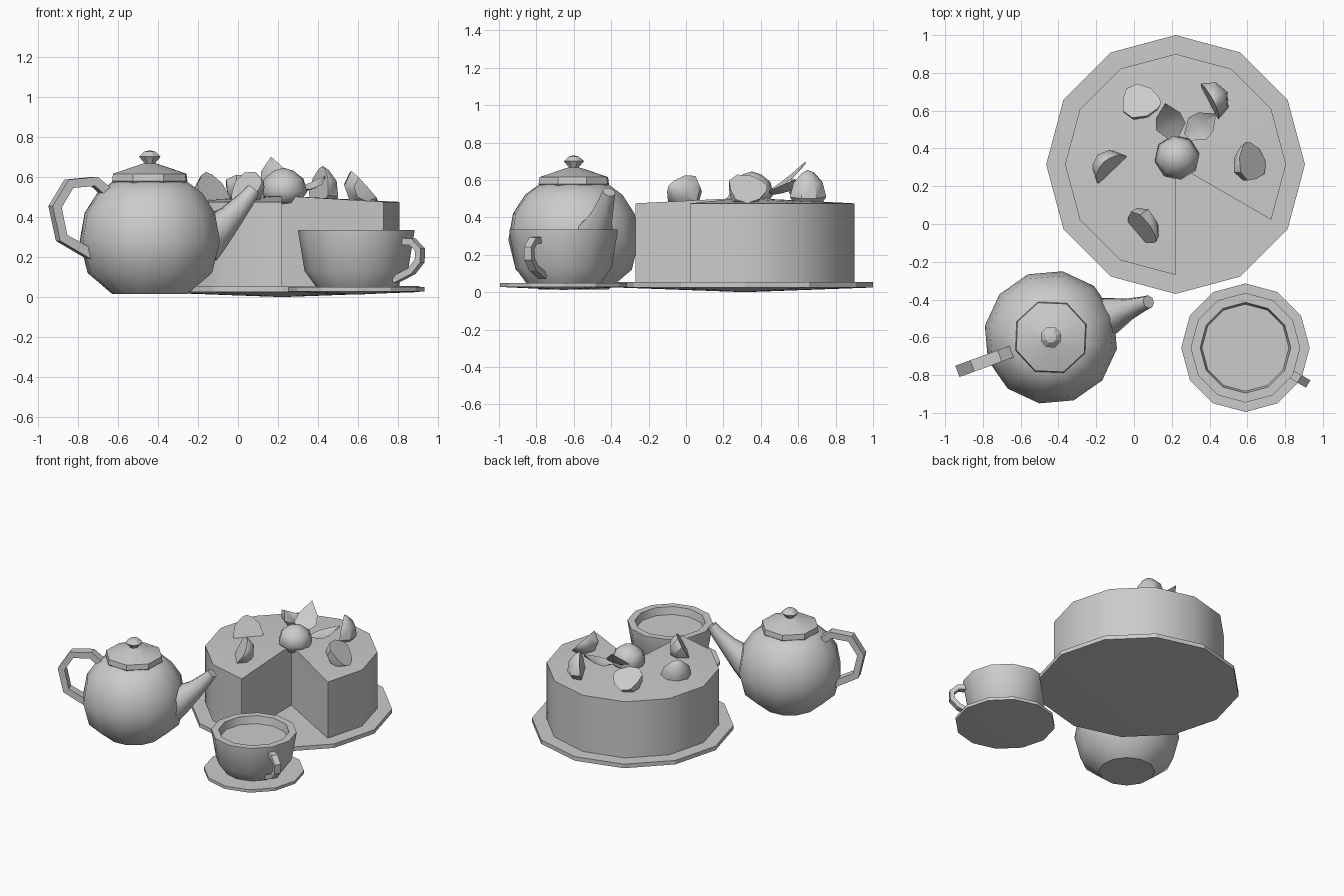
import bpy, bmesh
from math import sin, cos, pi, radians
from mathutils import Vector, Matrix

if "Cube" in bpy.data.objects:
    bpy.data.objects.remove(bpy.data.objects["Cube"])


def finish(name, bm, loc=(0, 0, 0), rot=0.0, angle=None):
    bmesh.ops.remove_doubles(bm, verts=bm.verts, dist=1e-5)
    bmesh.ops.recalc_face_normals(bm, faces=bm.faces)
    me = bpy.data.meshes.new(name)
    bm.to_mesh(me)
    bm.free()
    ob = bpy.data.objects.new(name, me)
    bpy.context.collection.objects.link(ob)
    ob.location, ob.rotation_euler = loc, (0, 0, radians(rot))
    if angle:
        bpy.ops.object.select_all(action='DESELECT')
        ob.select_set(True)
        bpy.context.view_layer.objects.active = ob
        bpy.ops.object.shade_smooth_by_angle(angle=radians(angle))
    return ob


def skin(bm, rings, caps=True):
    """Join rings of points with quads; single-point rings become fans."""
    vr = [[bm.verts.new(p) for p in r] for r in rings]
    for a, b in zip(vr, vr[1:]):
        n = max(len(a), len(b))
        for i in range(n):
            j = (i + 1) % n
            if len(a) == 1:
                bm.faces.new((a[0], b[j], b[i]))
            elif len(b) == 1:
                bm.faces.new((a[i], a[j], b[0]))
            else:
                bm.faces.new((a[i], a[j], b[j], b[i]))
    for r in (vr[0], vr[-1]):
        if caps and len(r) > 2:
            bm.faces.new(r)


def lathe_mesh(profile, n):
    bm = bmesh.new()
    skin(bm, [[(r * cos(2 * pi * i / n), r * sin(2 * pi * i / n), z)
               for i in range(n if r else 1)] for r, z in profile])
    return bm


def lathe(name, profile, n, loc, rot=0.0, angle=35):
    return finish(name, lathe_mesh(profile, n), loc, rot, angle)


def sweep(name, path, sizes, n, loc, rot, angle=None):
    """Tube along (distance, height) points; sizes = half (thickness, width)."""
    pts = [Vector((s, 0, z)) for s, z in path]
    rings = []
    for k, p in enumerate(pts):
        t = (pts[min(k + 1, len(pts) - 1)] - pts[max(k - 1, 0)]).normalized()
        side, up = Vector((0, 1, 0)), Vector((-t.z, 0, t.x))
        a, b = sizes[k]
        rings.append([p + up * a * cos(2 * pi * (i + .5) / n)
                      + side * b * sin(2 * pi * (i + .5) / n) for i in range(n)])
    bm = bmesh.new()
    skin(bm, rings)
    return finish(name, bm, loc, rot, angle)


# Cake plate
CX, CY = 0.22, 0.315
lathe("cake_plate", [(0, 0), (.685, .025), (.685, .055), (0, .055)], 12, (CX, CY, 0), angle=20)

# Cake with a 60 degree slice missing
bm = bmesh.new()
arc = [radians(-30 + 30 * i) for i in range(11)]
low = [bm.verts.new((.585 * cos(a), .585 * sin(a), .05)) for a in arc]
top = [bm.verts.new((.585 * cos(a), .585 * sin(a), .475)) for a in arc]
c0, c1 = bm.verts.new((0, 0, .05)), bm.verts.new((0, 0, .505))
for i in range(10):
    bm.faces.new((low[i], low[i + 1], top[i + 1], top[i]))
    bm.faces.new((top[i], top[i + 1], c1))
    bm.faces.new((low[i + 1], low[i], c0))
bm.faces.new((c0, low[0], top[0], c1))
bm.faces.new((low[10], c0, c1, top[10]))
finish("cake", bm, (CX, CY, 0), 0, 35)

# Whole berry in the middle
lathe("middle_berry", [(0, .46), (.08, .47), (.12, .525), (.1, .59), (.05, .63), (0, .645)],
      8, (.228, .352, 0), 10, 50)

# Halved berries: centre, tip direction, direction of the cut face
BERRY = [(0, -.09), (.07, -.08), (.105, -.025), (.085, .05), (.035, .1), (0, .115)]
halves = [
    ((.03, .65, .56), (1, -.1, .1), (0, .5, .87)),
    ((.405, .65, .54), (.15, 0, 1), (-.85, -.45, .3)),
    ((.625, .325, .555), (-.25, .9, .1), (.75, 0, .66)),
    ((-.125, .295, .52), (-.3, .3, .9), (.65, -.7, .1)),
    ((.035, -.02, .54), (.7, -.6, .25), (-.55, -.65, .5)),
]
for k, (c, tip, cut) in enumerate(halves):
    bm = lathe_mesh(BERRY, 8)
    geo = bm.verts[:] + bm.edges[:] + bm.faces[:]
    res = bmesh.ops.bisect_plane(bm, geom=geo, plane_co=(0, .0005, 0), plane_no=(0, 1, 0), clear_outer=True)
    bmesh.ops.holes_fill(bm, edges=[e for e in bm.edges if e.is_boundary], sides=0)
    z = Vector(tip).normalized()
    y = Vector(cut)
    y = (y - z * y.dot(z)).normalized()
    m = Matrix((y.cross(z), y, z)).transposed().to_4x4()
    bmesh.ops.transform(bm, matrix=m, verts=bm.verts)
    finish("half_berry_%d" % (k + 1), bm, c, 0, 40)

# Leaves: a folded, bent sheet from base to tip
for k, (base, tip, w) in enumerate([((.21, .45, .53), (.165, .64, .685), .16),
                                    ((.28, .46, .52), (.435, .585, .59), .15)]):
    b, t = Vector(base), Vector(tip)
    side = (t - b).cross(Vector((0, 0, 1))).normalized()
    bm = bmesh.new()
    rows = []
    for f, h in ((0, .15), (.35, .5), (.65, .42), (1, 0)):
        mid = b.lerp(t, f) - Vector((0, 0, .02 * sin(pi * f)))
        rows.append([bm.verts.new(mid + side * w * h * s + Vector((0, 0, .015 * abs(s))))
                     for s in (-1, 0, 1)])
    for r, q in zip(rows, rows[1:]):
        for i in (0, 1):
            bm.faces.new((r[i], r[i + 1], q[i + 1], q[i]))
    finish("leaf_%d" % (k + 1), bm, angle=40)

# Teapot
POT, TURN = (-.44, -.6, 0), 20
lathe("teapot_body", [(.19, .015), (.315, .12), (.355, .28), (.33, .42), (.265, .52), (.19, .575)],
      12, POT, TURN, 40)
lathe("teapot_lid", [(.185, .56), (.2, .578), (.195, .615), (.04, .665), (0, .668)], 8, POT, TURN, 30)
lathe("lid_knob", [(.025, .655), (.03, .67), (.057, .7), (.03, .725), (0, .732)], 8, POT, TURN, 30)
sweep("teapot_spout", [(.27, .27), (.33, .315), (.43, .40), (.51, .485), (.55, .535)],
      [(.12, .12), (.1, .1), (.065, .06), (.045, .042), (.036, .035)], 8, POT, TURN, 50)
sweep("teapot_handle", [(-.2, .5), (-.295, .577), (-.43, .565), (-.503, .45), (-.468, .295), (-.31, .21)],
      [(.034, .045)] * 6, 4, POT, TURN)

# Teacup on its saucer
CUP = (.59, -.655, 0)
lathe("saucer", [(0, .012), (.34, .028), (.34, .05), (0, .05)], 12, CUP, angle=20)
lathe("cup", [(0, .048), (.2, .05), (.258, .13), (.29, .325), (.29, .335), (.24, .335),
              (.23, .28), (0, .28)], 12, CUP, 0, 35)
sweep("cup_handle", [(.24, .28), (.325, .275), (.368, .235), (.365, .18), (.32, .13), (.22, .085)],
      [(.024, .032)] * 6, 4, CUP, -30)
